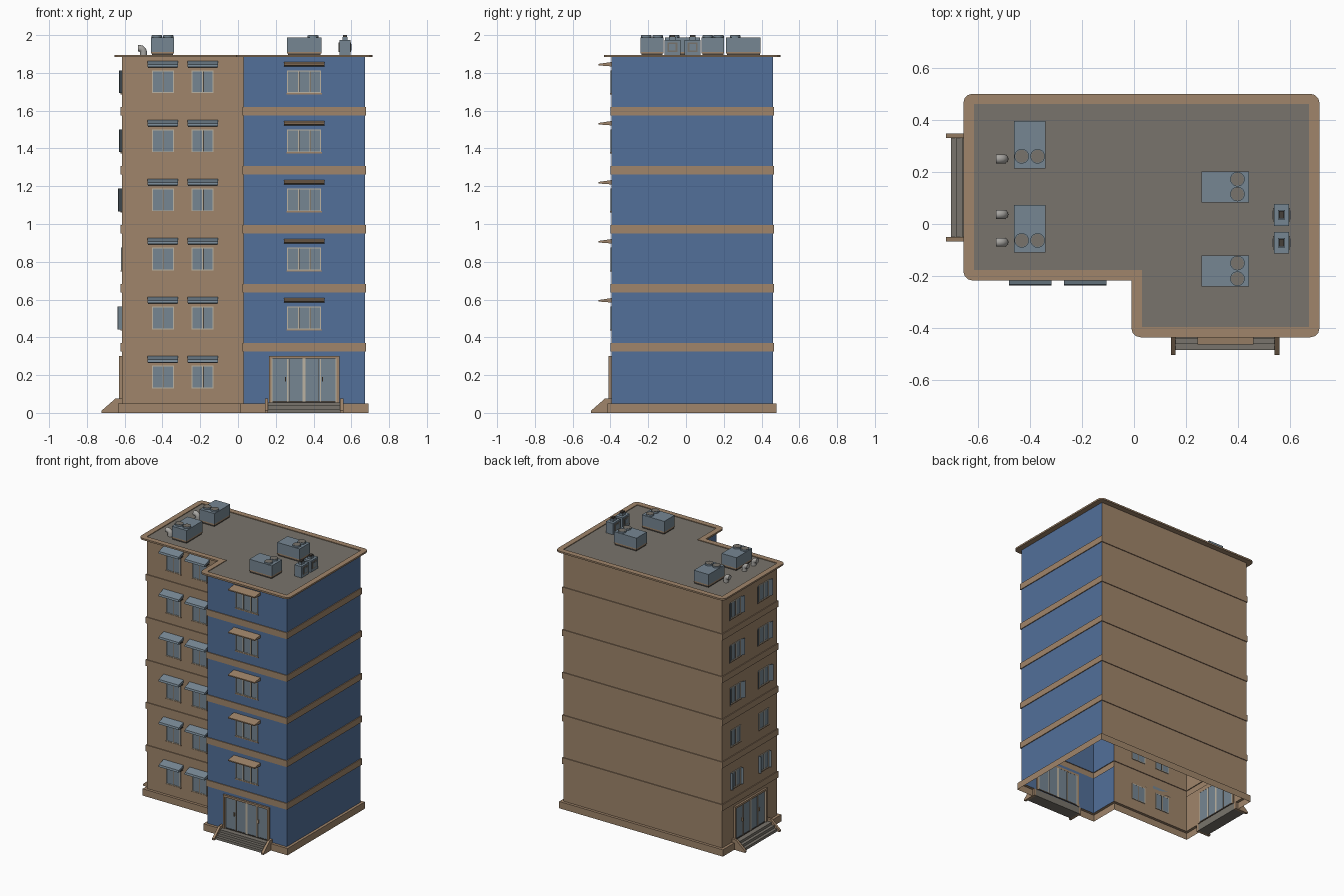
import bpy, bmesh, math
from mathutils import Matrix, Vector

if "Cube" in bpy.data.objects:
    bpy.data.objects.remove(bpy.data.objects["Cube"])

COLORS = {
    "brown plaster": (0.35, 0.235, 0.145),
    "blue plaster": (0.085, 0.16, 0.32),
    "roof grey": (0.19, 0.175, 0.15),
    "steel blue": (0.18, 0.24, 0.29),
    "cream trim": (0.50, 0.45, 0.36),
    "pipe grey": (0.40, 0.39, 0.37),
    "dark trim": (0.06, 0.05, 0.042),
}
MATS = {}
for n, c in COLORS.items():
    MATS[n] = bpy.data.materials.new(n)
    MATS[n].diffuse_color = (*c, 1)

parts = {}  # part name -> (bmesh, material names)


def part(name, *mats):
    if name not in parts:
        parts[name] = (bmesh.new(), mats)
    return parts[name][0]


def box(name, mat, x0, x1, y0, y1, z0, z1):
    m = Matrix.LocRotScale(Vector(((x0 + x1) / 2, (y0 + y1) / 2, (z0 + z1) / 2)), None,
                           Vector((abs(x1 - x0), abs(y1 - y0), abs(z1 - z0))))
    bmesh.ops.create_cube(part(name, mat), size=1, matrix=m)


# A facade maps (along, outward, up) to world space
def facade(axis, wall):
    return (lambda u, d, z: (u, wall - d, z)) if axis == "x" else (lambda u, d, z: (wall - d, u, z))


FRONT_L, FRONT_R, LEFT = facade("x", -0.177), facade("x", -0.395), facade("y", -0.615)


def fbox(name, mat, f, u0, u1, d0, d1, z0, z1):
    a, b = f(u0, d0, z0), f(u1, d1, z1)
    box(name, mat, a[0], b[0], a[1], b[1], z0, z1)


def prism(name, mat, f, u0, u1, profile):
    bm = part(name, mat)
    a, b = [[bm.verts.new(f(u, d, z)) for d, z in profile] for u in (u0, u1)]
    n = len(profile)
    fs = [bm.faces.new(a), bm.faces.new(b[::-1])]
    fs += [bm.faces.new((a[i], b[i], b[(i + 1) % n], a[(i + 1) % n])) for i in range(n)]
    bmesh.ops.recalc_face_normals(bm, faces=fs)


# L-shaped footprint with the outward diagonal of each corner
PLAN = [(-.615, -.177, -1, -1), (.03, -.177, -1, -1), (.03, -.395, -1, -1),
        (.672, -.395, 1, -1), (.672, .46, 1, 1), (-.615, .46, -1, 1)]


def sweep(bm, profile, paint):
    rings = [[bm.verts.new((x + sx * d, y + sy * d, z)) for x, y, sx, sy in PLAN] for d, z in profile]
    for j in range(len(rings) - 1):
        for i in range(6):
            k = (i + 1) % 6
            fc = bm.faces.new((rings[j][i], rings[j][k], rings[j + 1][k], rings[j + 1][i]))
            fc.material_index = paint(i, profile[j][0], profile[j + 1][0])
    return rings


FLOOR = 0.3125
# Wall shell: plinth, walls and floor bands in one profile; blue on the right wing
prof = [(.02, 0), (.02, .05), (0, .05)]
for k in range(5):
    z = .324 + k * FLOOR
    prof += [(0, z), (.006, z), (.006, z + .046), (0, z + .046)]
prof.append((0, 1.885))
sweep(part("walls", "brown plaster", "blue plaster"), prof,
      lambda i, a, b: int(i in (1, 2, 3) and a == 0 and b == 0))

# Roof rim with rounded outer corners, and roof deck
bm = part("roof_rim", "brown plaster")
rings = sweep(bm, [(0, 1.884), (.04, 1.884), (.04, 1.896), (0, 1.896), (0, 1.89)], lambda *a: 0)
edges = [bm.edges.get((rings[1][i], rings[2][i])) for i in (0, 2, 3, 4, 5)]
bmesh.ops.bevel(bm, geom=edges, offset=.035, segments=3, profile=.5, affect='EDGES')
bm = part("roof_deck", "roof grey")
bm.faces.new([bm.verts.new((x, y, 1.891)) for x, y, _, _ in PLAN])


# Windows: glass plate, cream frame and mullions, sill
def window(f, u0, u1, z0, mullions):
    z1, t = z0 + .12, .005
    fbox("window_glass", "steel blue", f, u0, u1, -.004, .002, z0, z1)
    for u in (u0, u1 - t):
        fbox("window_frames", "cream trim", f, u, u + t, -.005, .005, z0, z1)
    for z in (z0, z1 - t):
        fbox("window_frames", "cream trim", f, u0, u1, -.005, .005, z, z + t)
    for m in mullions:
        u = u0 + (u1 - u0) * m
        fbox("window_frames", "cream trim", f, u - .003, u + .003, -.005, .004, z0, z1)
        fbox("window_sashes", "dark trim", f, u + .003, u + .006, -.005, .004, z0 + t, z1 - t)
    fbox("window_sills", "brown plaster", f, u0 - .004, u1 + .004, 0, .007, z0 - .006, z0)


OPEN = {1: (.004, .024), 3: (.032, .02), 4: (.032, .016), 5: (.032, .016)}
for k in range(6):
    z = .13 + k * FLOOR
    for c in (-.398, -.187):
        window(FRONT_L, c - .058, c + .058, z, (.5,))
        zt = z + .12
        prism("left_awnings", "steel blue", FRONT_L, c - .081, c + .081,
              [(0, .05 + zt), (.056, .032 + zt), (.06, .018 + zt), (.054, .018 + zt), (0, .03 + zt)])
        fbox("awning_ledges", "dark trim", FRONT_L, c - .078, c + .078, 0, .05, zt + .013, zt + .018)
    if k == 0:
        continue
    window(FRONT_R, .26, .44, z, (.33, .67))
    zt = z + .12
    prism("right_canopies", "brown plaster", FRONT_R, .243, .459,
          [(0, .045 + zt), (.068, .035 + zt), (.068, .027 + zt), (0, .022 + zt)])
    # Side windows, with sashes standing open on most floors
    for c in (.305, -.02):
        window(LEFT, c - .056, c + .056, z, (.5,))
        if k in OPEN:
            du, dd = OPEN[k]
            for s in (-1, 1):
                bm = part("open_sashes", "steel blue")
                p = [(c + s * .054, 0), (c + s * (.054 + du), dd),
                     (c + s * (.058 + du), dd - .003), (c + s * .06, 0)]
                lo, hi = [[bm.verts.new(LEFT(u, d, h)) for u, d in p] for h in (z, z + .12)]
                fs = [bm.faces.new(lo), bm.faces.new(hi[::-1])]
                fs += [bm.faces.new((lo[i], hi[i], hi[(i + 1) % 4], lo[(i + 1) % 4])) for i in range(4)]
                bmesh.ops.recalc_face_normals(bm, faces=fs)


# Entrances: glazed double doors, steps and sloping side walls
def entrance(f, c):
    fbox("door_glass", "steel blue", f, c - .18, c + .18, -.004, .004, .055, .29)
    for s in (-1, 1):
        fbox("door_surround", "brown plaster", f, c + s * .187, c + s * .172, -.005, .014, .05, .302)
        fbox("door_frames", "cream trim", f, c + s * .172, c + s * .167, -.005, .009, .055, .287)
        fbox("door_frames", "cream trim", f, c + s * .083, c + s * .09, -.005, .008, .06, .284)
        fbox("door_leaf_edges", "dark trim", f, c + s * .077, c + s * .08, -.005, .007, .06, .284)
        fbox("door_handles", "brown plaster", f, c + s * .095, c + s * .101, .004, .014, .165, .19)
        prism("step_side_walls", "brown plaster", f, c + s * .19, c + s * .208,
              [(0, 0), (.107, 0), (.107, .012), (.035, .075), (0, .075)])
    fbox("door_surround", "brown plaster", f, c - .187, c + .187, -.005, .014, .287, .302)
    fbox("door_frames", "dark trim", f, c - .008, c + .008, -.005, .009, .06, .287)
    fbox("door_threshold", "dark trim", f, c - .172, c + .172, -.005, .008, .053, .062)
    prism("steps", "roof grey", f, c - .19, c + .19,
          [(0, 0), (.088, 0), (.088, .019), (.066, .019), (.066, .038), (.044, .038), (.044, .056), (0, .056)])


entrance(FRONT_R, .35)
entrance(LEFT, .14)


# Rooftop cooling units with two fans each
def unit(x0, x1, y0, y1, fans):
    box("cooler_bases", "dark trim", x0 + .004, x1 - .004, y0 + .004, y1 - .004, 1.89, 1.906)
    box("cooler_skirts", "brown plaster", x0, x1, y0, y1, 1.903, 1.911)
    box("cooler_units", "steel blue", x0, x1, y0, y1, 1.911, 1.988)
    for x, y in fans:
        for nm, mat, r, h in (("fan_rims", "steel blue", .028, .011), ("fan_tops", "roof grey", .025, .012)):
            bmesh.ops.create_cone(part(nm, mat), cap_ends=True, segments=20, radius1=r, radius2=r,
                                  depth=h, matrix=Matrix.Translation((x, y, 1.988 + h / 2)))


for y0, y1, fy in ((.213, .395, .26), (-.11, .073, -.063)):
    unit(-.46, -.34, y0, y1, [(-.431, fy), (-.37, fy)])
for y0, y1, fa, fb in ((.083, .202, .172, .115), (-.24, -.12, -.15, -.21)):
    unit(.26, .442, y0, y1, [(.397, fa), (.397, fb)])

# Rooftop vents with framed side grilles and a small flue
for y in (.035, -.072):
    box("vent_boxes", "steel blue", .537, .595, y - .042, y + .042, 1.89, 1.974)
    box("vent_flues", "steel blue", .553, .579, y - .018, y + .018, 1.974, 1.99)
    box("vent_flue_caps", "dark trim", .556, .576, y - .014, y + .014, 1.99, 2.0)
    for x in (.535, .597):
        box("vent_grilles", "roof grey", x - .002, x + .002, y - .026, y + .026, 1.91, 1.962)
        box("vent_grille_cores", "steel blue", x - .004, x + .004, y - .017, y + .017, 1.919, 1.953)

# Finish all collected parts
for name, (bm, mats) in parts.items():
    me = bpy.data.meshes.new(name)
    bm.to_mesh(me)
    bm.free()
    for m in mats:
        me.materials.append(MATS[m])
    bpy.context.collection.objects.link(bpy.data.objects.new(name, me))

# Bent vent pipes
for y in (.25, .037, -.07):
    cu = bpy.data.curves.new("bent_pipe", 'CURVE')
    cu.dimensions, cu.bevel_depth, cu.bevel_resolution, cu.use_fill_caps = '3D', .018, 3, True
    pts = [(-.5, 1.885), (-.5, 1.91)]
    pts += [(-.52 + .02 * math.cos(a), 1.91 + .02 * math.sin(a)) for a in (math.pi / 6, math.pi / 3, math.pi / 2)]
    pts.append((-.53, 1.93))
    sp = cu.splines.new('POLY')
    sp.points.add(len(pts) - 1)
    for p, (x, z) in zip(sp.points, pts):
        p.co = (x, y, z, 1)
    cu.materials.append(MATS["pipe grey"])
    bpy.context.collection.objects.link(bpy.data.objects.new("bent_pipe", cu))

for m in bpy.data.materials:
    if m.users and not m.is_grease_pencil:
        m.use_nodes = True
        m.node_tree.nodes["Principled BSDF"].inputs["Base Color"].default_value = m.diffuse_color
